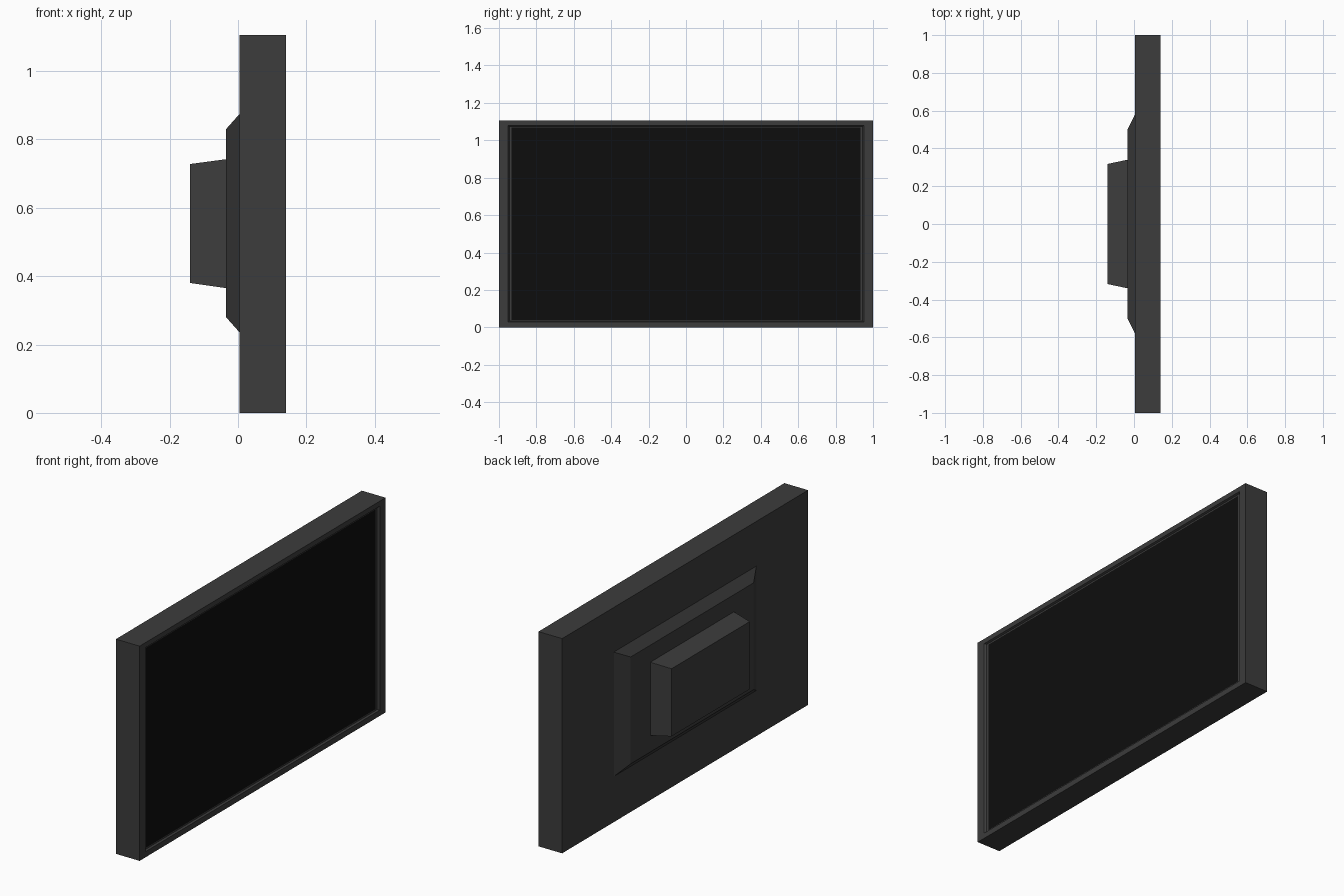
import bpy
import bmesh

old = bpy.data.objects.get("Cube")
if old:
    bpy.data.objects.remove(old, do_unlink=True)


def material(name, value):
    mat = bpy.data.materials.new(name)
    mat.use_nodes = True
    colour = (value, value, value, 1)
    mat.diffuse_color = colour
    mat.node_tree.nodes["Principled BSDF"].inputs["Base Color"].default_value = colour
    return mat


casing = material("charcoal casing", 0.045)
glass = material("black glass", 0.004)


def stepped_block(name, rings, mat, cap_start=True, cap_end=True):
    """Join rectangles (x, half width, bottom, top), listed from back to front."""
    bm = bmesh.new()
    loops = [[bm.verts.new((x, y, z)) for y, z in
              ((-w, low), (w, low), (w, high), (-w, high))]
             for x, w, low, high in rings]
    for a, b in zip(loops, loops[1:]):
        for i in range(4):
            j = (i + 1) % 4
            bm.faces.new((a[i], a[j], b[j], b[i]))
    if cap_start:
        bm.faces.new(loops[0][::-1])
    if cap_end:
        bm.faces.new(loops[-1])
    mesh = bpy.data.meshes.new(name)
    bm.to_mesh(mesh)
    bm.free()
    mesh.materials.append(mat)
    obj = bpy.data.objects.new(name, mesh)
    bpy.context.collection.objects.link(obj)
    return obj


# Casing with a flat bezel and a shallow stepped recess around the screen
stepped_block("casing", [
    (0.005, 1.0, 0.0, 1.105),
    (0.14, 1.0, 0.0, 1.105),
    (0.14, 0.953, 0.029, 1.079),
    (0.13, 0.945, 0.033, 1.075),
    (0.13, 0.932, 0.040, 1.068),
], casing, cap_end=False)

# Screen panel filling the recess
stepped_block("screen", [(0.125, 0.932, 0.040, 1.068),
                         (0.13, 0.932, 0.040, 1.068)], glass)

# Raised housing on the back, with bevelled sides
stepped_block("rear_housing", [(-0.035, 0.50, 0.28, 0.83),
                               (0.005, 0.58, 0.235, 0.875)], casing, cap_end=False)

# Tapered mounting block
stepped_block("wall_mount", [(-0.14, 0.318, 0.38, 0.728),
                             (-0.035, 0.34, 0.365, 0.742)], casing, cap_end=False)
